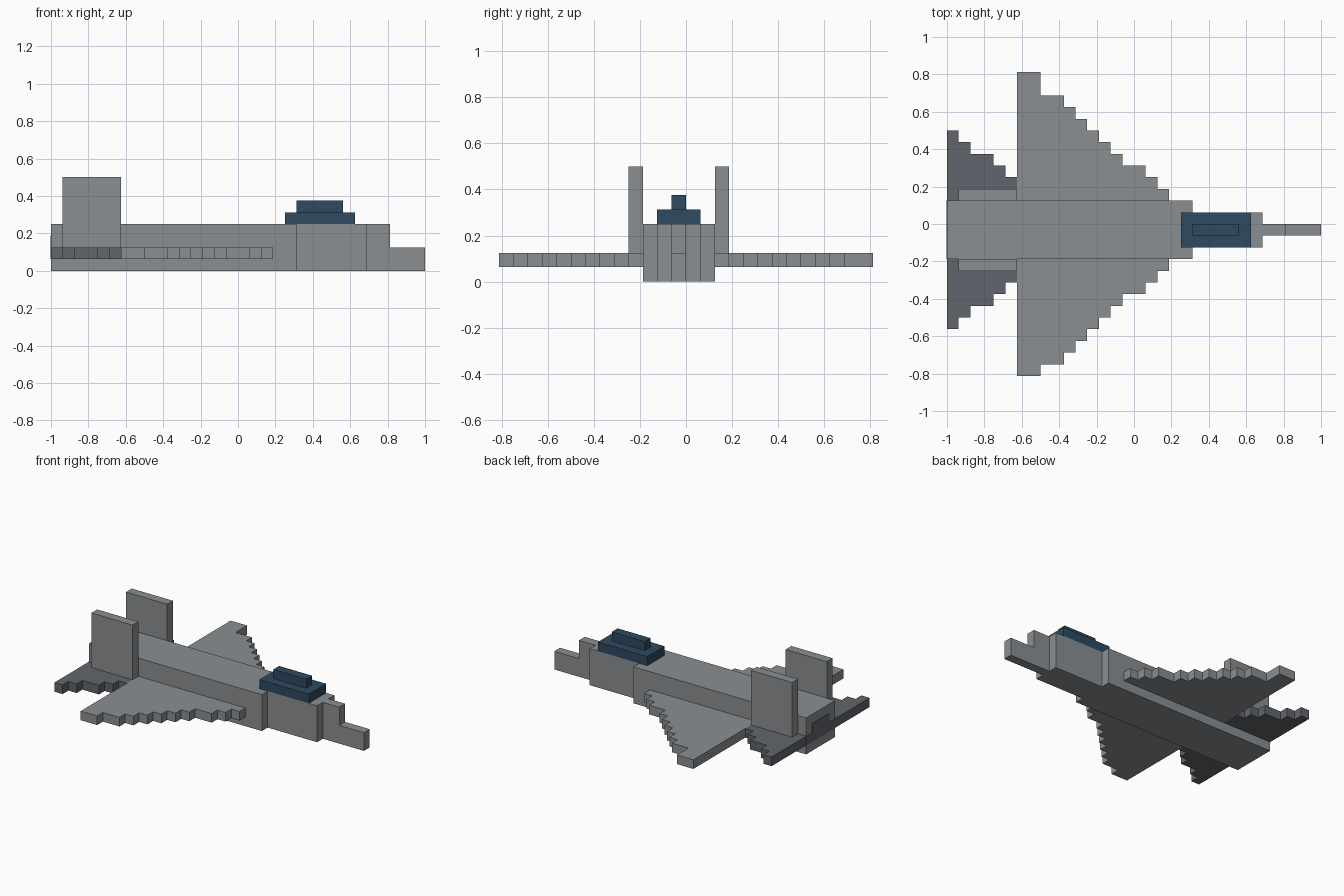
import bpy
import bmesh

cube = bpy.data.objects.get("Cube")
if cube:
    bpy.data.objects.remove(cube, do_unlink=True)

U = 1 / 16  # one block; all sizes below are counted in blocks


def material(name, rgb):
    m = bpy.data.materials.new(name)
    m.use_nodes = True
    m.diffuse_color = (*rgb, 1)
    m.node_tree.nodes["Principled BSDF"].inputs["Base Color"].default_value = (*rgb, 1)
    return m


GREY = material("light grey", (0.254, 0.272, 0.283))
DARK = material("dark grey", (0.120, 0.130, 0.150))
BLUE = material("canopy blue", (0.026, 0.069, 0.119))


def plate(name, outline, z0, z1, mat):
    """Extrude an outline in the ground plane from z0 up to z1."""
    bm = bmesh.new()
    face = bm.faces.new([bm.verts.new((x * U, y * U, z0 * U)) for x, y in outline])
    top = bmesh.ops.extrude_face_region(bm, geom=[face])["geom"]
    verts = [v for v in top if isinstance(v, bmesh.types.BMVert)]
    bmesh.ops.translate(bm, verts=verts, vec=(0, 0, (z1 - z0) * U))
    bmesh.ops.recalc_face_normals(bm, faces=bm.faces)
    mesh = bpy.data.meshes.new(name)
    bm.to_mesh(mesh)
    bm.free()
    mesh.materials.append(mat)
    obj = bpy.data.objects.new(name, mesh)
    bpy.context.collection.objects.link(obj)
    return obj


def box(name, x, y, z, mat):
    return plate(name, [(x[0], y[0]), (x[1], y[0]), (x[1], y[1]), (x[0], y[1])], *z, mat)


def stepped(name, x_start, steps, root, side, mat):
    """Flat surface with a staircase edge; steps are (length, reach in y)."""
    outline, x = [(x_start, root)], x_start
    for length, reach in steps:
        outline += [(x, side * reach), (x + length, side * reach)]
        x += length
    outline.append((x, root))
    return plate(name, outline, 1, 2, mat)


# Fuselage, narrowing towards the nose
box("fuselage", (-16, 5), (-3, 2), (0, 4), GREY)
box("forward_fuselage", (5, 11), (-2, 1), (0, 4), GREY)
box("nose", (11, 13), (-1, 0), (0, 4), GREY)
box("nose_tip", (13, 16), (-1, 0), (0, 2), GREY)

# Canopy in two tiers
box("canopy_base", (4, 10), (-2, 1), (4, 5), BLUE)
box("canopy_top", (5, 9), (-1, 0), (5, 6), BLUE)

# Wings, tailplanes and fins; the body is one block wider towards -y
wing = [(2, 13), (2, 11), (1, 10), (1, 9), (1, 8), (1, 7), (1, 6), (2, 5), (1, 4), (1, 3)]
tail = [(1, 8), (1, 7), (2, 6), (1, 5), (1, 4)]
for label, side, root, extra in (("far", 1, 2, 0), ("near", -1, -3, 1)):
    stepped(label + "_wing", -10, [(n, min(r + extra, 13)) for n, r in wing], root, side, GREY)
    stepped(label + "_tailplane", -16, [(n, r + extra) for n, r in tail], root, side, DARK)
    box(label + "_fin", (-15, -10), sorted((root, root + side)), (2, 8), GREY)

# Dark exhaust area on the rear face
rear = (-16.05, -16)
box("tail_band", rear, (-3, 2), (1, 2), DARK)
box("exhaust", rear, (-2, 1), (2, 3), DARK)
